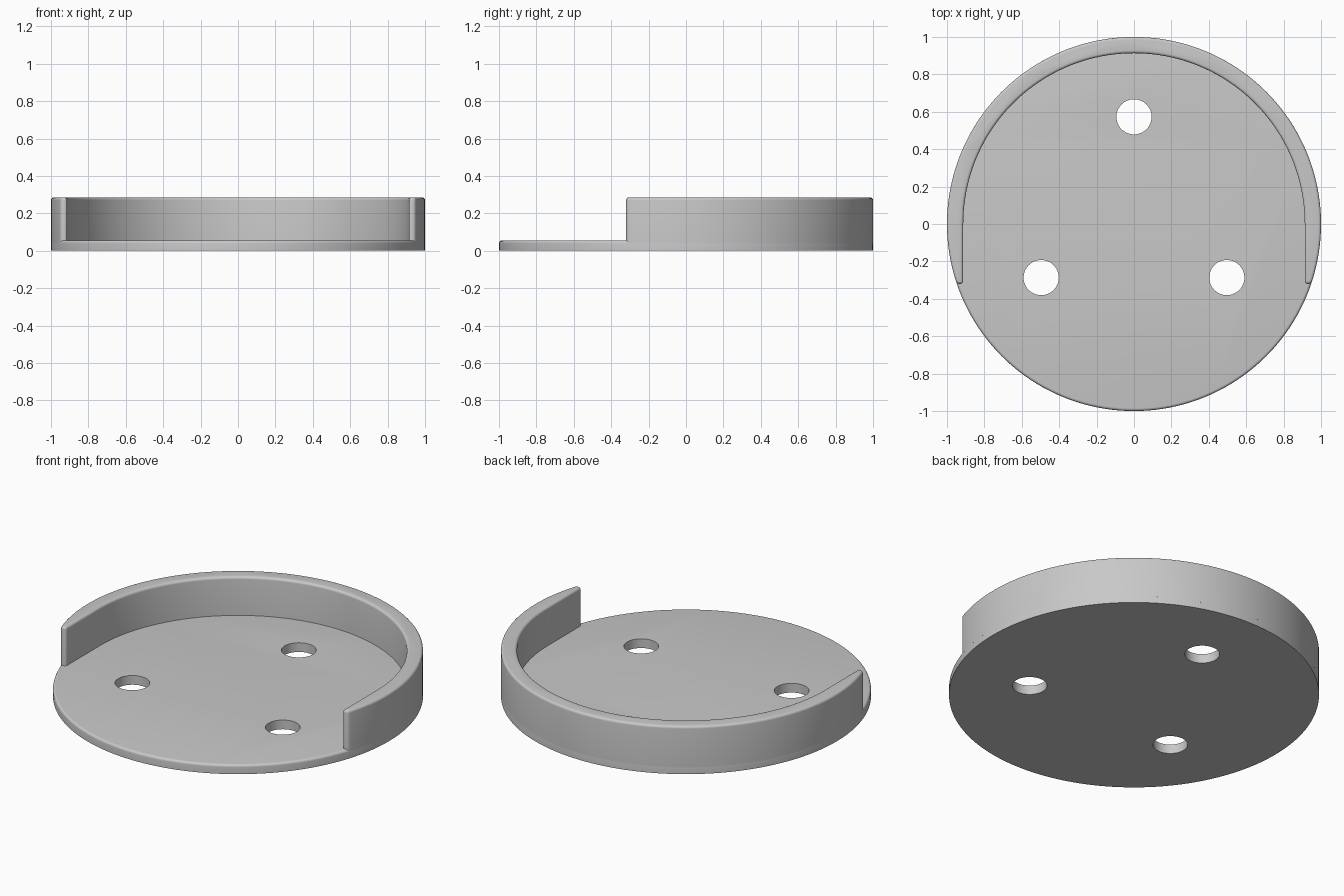
import bpy, bmesh
from math import sin, cos, pi, asin, sqrt, radians

cube = bpy.data.objects.get("Cube")
if cube:
    bpy.data.objects.remove(cube, do_unlink=True)

RADIUS, INNER, END_Y = 1.0, 0.913, -0.32
FLOOR, TOP, ROUND = 0.055, 0.285, 0.015

grey = bpy.data.materials.new("light grey")
grey.use_nodes = True
grey.diffuse_color = (0.58, 0.58, 0.58, 1)
grey.node_tree.nodes["Principled BSDF"].inputs["Base Color"].default_value = grey.diffuse_color


def arc(radius, start, end, steps, cx=0, cy=0):
    angles = [start + (end - start) * i / steps for i in range(steps + 1)]
    return [(cx + radius * cos(a), cy + radius * sin(a)) for a in angles]


def prism(name, outline, z0, z1, rounded=None):
    """Extrude a flat outline and round the edges chosen by a rule."""
    bm = bmesh.new()
    face = bm.faces.new([bm.verts.new((x, y, z0)) for x, y in outline])
    up = bmesh.ops.extrude_face_region(bm, geom=[face])["geom"]
    for v in up:
        if isinstance(v, bmesh.types.BMVert):
            v.co.z = z1
    bmesh.ops.recalc_face_normals(bm, faces=bm.faces)
    if rounded:
        edges = [e for e in bm.edges if rounded(e)]
        bmesh.ops.bevel(bm, geom=edges, offset=ROUND, segments=5, profile=0.5,
                        affect='EDGES', clamp_overlap=False)
    mesh = bpy.data.meshes.new(name)
    bm.to_mesh(mesh)
    bm.free()
    mesh.materials.append(grey)
    ob = bpy.data.objects.new(name, mesh)
    bpy.context.collection.objects.link(ob)
    return ob


def smooth(ob):
    bpy.ops.object.select_all(action='DESELECT')
    ob.select_set(True)
    bpy.context.view_layer.objects.active = ob
    bpy.ops.object.shade_smooth_by_angle(angle=radians(30))


def on_top(e, z):
    return all(abs(v.co.z - z) < 1e-5 for v in e.verts)


# Round floor plate with a softened upper rim
base = prism("base_plate", arc(RADIUS, 0, 2 * pi, 160)[:-1], 0, FLOOR,
             lambda e: on_top(e, FLOOR))

# Three screw holes through the plate
for i in range(3):
    a = pi / 2 + i * 2 * pi / 3
    hole = prism("hole_cutter", arc(0.094, 0, 2 * pi, 48, 0.573 * cos(a), 0.573 * sin(a))[:-1],
                 -0.1, 0.2)
    cut = base.modifiers.new("hole", 'BOOLEAN')
    cut.operation, cut.solver, cut.object = 'DIFFERENCE', 'EXACT', hole
    bpy.context.view_layer.objects.active = base
    bpy.ops.object.modifier_apply(modifier=cut.name)
    bpy.data.objects.remove(hole, do_unlink=True)
smooth(base)

# Raised wall: round outside, U-shaped inside, cut square at the front
end = asin(END_Y / RADIUS)
outline = arc(RADIUS, end, pi - end, 110)
outline += [(-INNER, END_Y)] + arc(INNER, pi, 0, 96) + [(INNER, END_Y)]


def wall_edge(e):
    upright = abs(e.verts[0].co.z - e.verts[1].co.z) > 0.1
    at_end = all(abs(v.co.y - END_Y) < 1e-4 for v in e.verts)
    return on_top(e, TOP) or (upright and at_end)


wall = prism("raised_wall", outline, FLOOR - ROUND, TOP, wall_edge)
smooth(wall)
